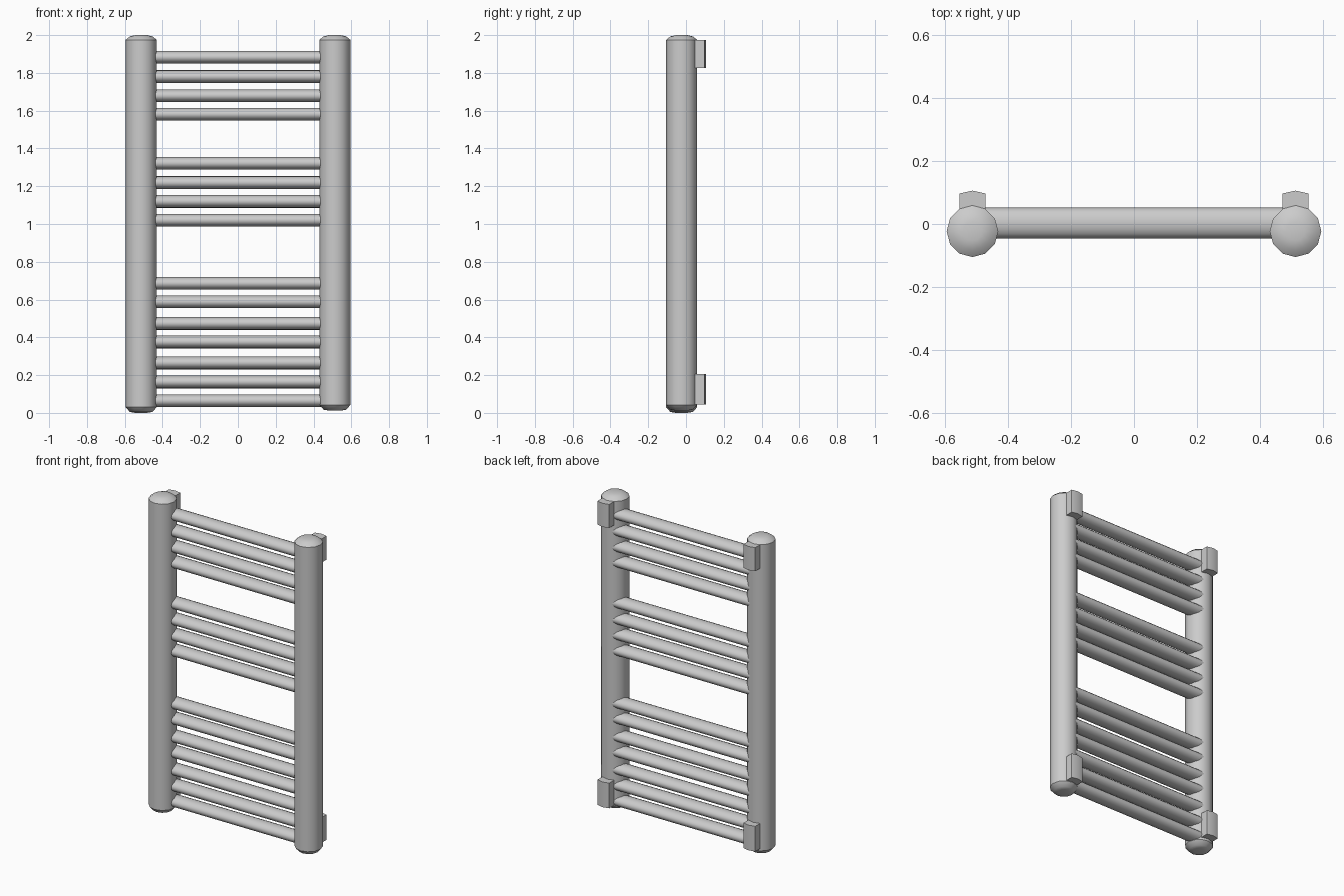
import bpy, bmesh, math

if "Cube" in bpy.data.objects:
    bpy.data.objects.remove(bpy.data.objects["Cube"])

POST_X, POST_Y, POST_R = 0.513, -0.023, 0.082


def loft(name, rings, smooth=40):
    """Skin a list of equally sized vertex rings and cap both ends."""
    bm = bmesh.new()
    loops = [[bm.verts.new(p) for p in ring] for ring in rings]
    n = len(loops[0])
    for a, b in zip(loops, loops[1:]):
        for i in range(n):
            j = (i + 1) % n
            bm.faces.new((a[i], a[j], b[j], b[i]))
    bm.faces.new(loops[0][::-1])
    bm.faces.new(loops[-1])
    bmesh.ops.recalc_face_normals(bm, faces=bm.faces[:])
    mesh = bpy.data.meshes.new(name)
    bm.to_mesh(mesh)
    bm.free()
    ob = bpy.data.objects.new(name, mesh)
    bpy.context.collection.objects.link(ob)
    bpy.ops.object.select_all(action='DESELECT')
    ob.select_set(True)
    bpy.context.view_layer.objects.active = ob
    bpy.ops.object.shade_smooth_by_angle(angle=math.radians(smooth))
    return ob


def ring_z(x, y, r, z, n=12):
    return [(x + r * math.cos(math.tau * i / n), y + r * math.sin(math.tau * i / n), z)
            for i in range(n)]


def ring_x(x, y, z, ry, rz, n=16):
    return [(x, y + ry * math.cos(math.tau * i / n), z + rz * math.sin(math.tau * i / n))
            for i in range(n)]


for side, s, foot in (("left", -1, 0.0), ("right", 1, 0.012)):
    # Upright post with shallow domed ends
    profile = [(0.03, foot), (0.06, foot + 0.005), (POST_R, foot + 0.03),
               (POST_R, 1.975), (0.06, 1.993), (0.03, 2.0)]
    loft(side + "_post", [ring_z(s * POST_X, POST_Y, r, z) for r, z in profile])

    # Wall brackets: short upright blocks with a slightly peaked back
    outline = [(-0.041, -0.01), (0.041, -0.01), (0.041, 0.097), (0, 0.106), (-0.041, 0.097)]
    for level, z0, z1 in (("lower", 0.045, 0.205), ("upper", 1.825, 1.975)):
        loft(f"{side}_{level}_bracket",
             [[(s * POST_X + x, y, z) for x, y in outline] for z in (z0, z1)])

# Horizontal rails, flattened oval section, in three groups
rail_heights = [0.064, 0.164, 0.265, 0.376, 0.474, 0.588, 0.686,
                1.02, 1.12, 1.219, 1.322, 1.581, 1.679, 1.78, 1.883]
for i, z in enumerate(rail_heights):
    loft(f"rail_{i + 1:02d}", [ring_x(x, 0.003, z, 0.049, 0.034) for x in (-0.49, 0.49)])
